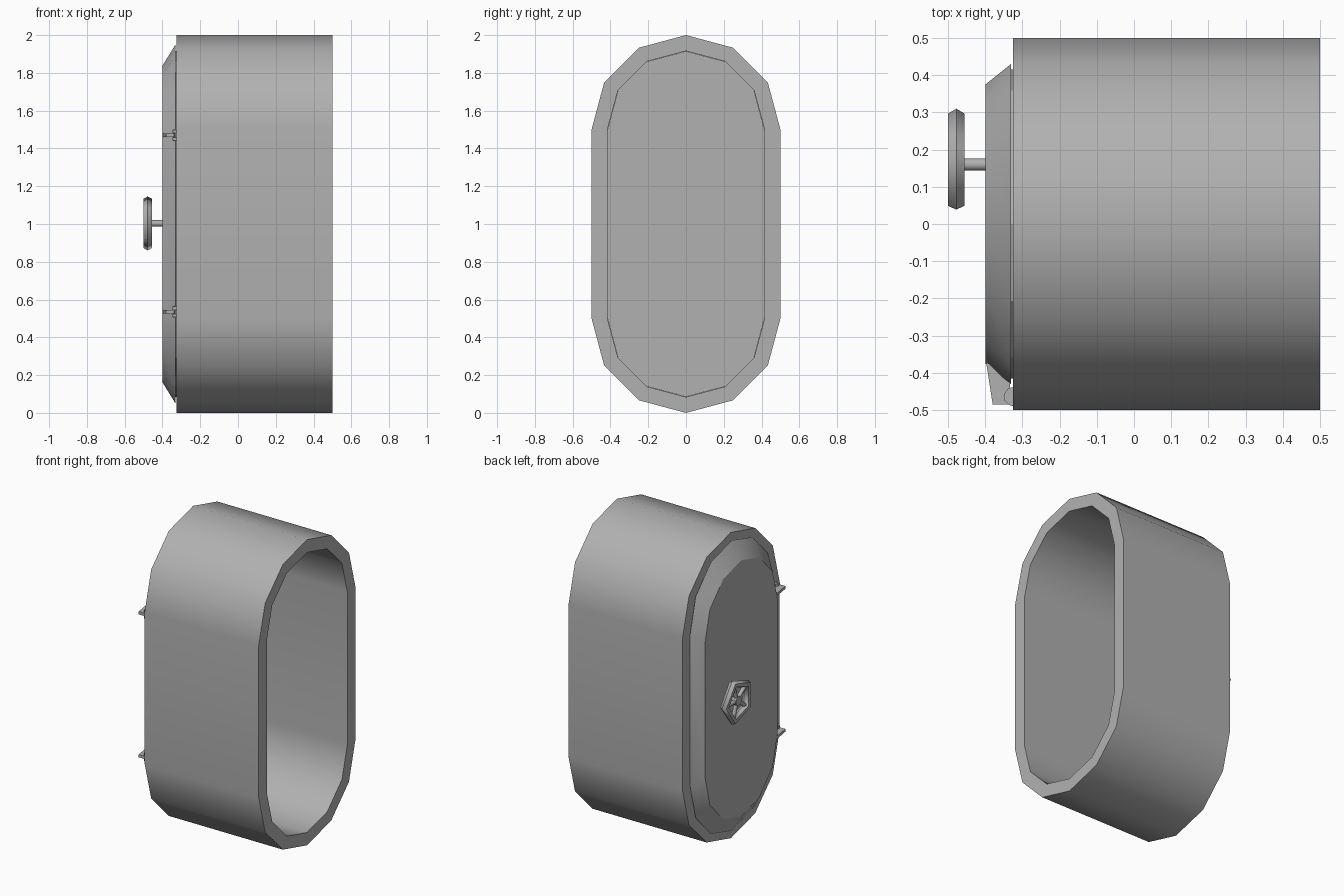
import bpy, bmesh, math
from mathutils import Matrix, Vector

if "Cube" in bpy.data.objects:
    bpy.data.objects.remove(bpy.data.objects["Cube"])

# dark grey metal
metal = bpy.data.materials.new("metal")
metal.diffuse_color = (0.44, 0.44, 0.44, 1)
metal.use_nodes = True
metal.node_tree.nodes["Principled BSDF"].inputs["Base Color"].default_value = metal.diffuse_color


def finish(name, bm, smooth=None):
    bmesh.ops.recalc_face_normals(bm, faces=bm.faces[:])
    me = bpy.data.meshes.new(name)
    bm.to_mesh(me)
    bm.free()
    me.materials.append(metal)
    ob = bpy.data.objects.new(name, me)
    bpy.context.collection.objects.link(ob)
    if smooth:
        bpy.ops.object.select_all(action='DESELECT')
        ob.select_set(True)
        bpy.context.view_layer.objects.active = ob
        bpy.ops.object.shade_smooth_by_angle(angle=math.radians(smooth))
    return ob


def stadium(bm, x, w, h, s):
    """14-sided capsule outline: half width w, half height h, straight half length s."""
    pts = []
    for sign in (1, -1):
        for i in range(7):
            a = math.radians(30 * i)
            pts.append((x, sign * w * math.cos(a), 1 + sign * (s + (h - s) * math.sin(a))))
    return [bm.verts.new(p) for p in pts]


def bridge(bm, a, b):
    n = len(a)
    for i in range(n):
        bm.faces.new((a[i], a[(i + 1) % n], b[(i + 1) % n], b[i]))


# hatch frame: thick capsule-shaped tube, flat sides kept flat by weighted normals
bm = bmesh.new()
rings = [stadium(bm, x, r, 0.5 + r, 0.5)
         for x, r in ((-0.325, 0.5), (0.5, 0.5), (0.5, 0.416), (-0.325, 0.416))]
for i in range(4):
    bridge(bm, rings[i], rings[(i + 1) % 4])
frame = finish("hatch_frame", bm, 35)
wn = frame.modifiers.new("flat_sides", 'WEIGHTED_NORMAL')
wn.keep_sharp = True

# door: tapered plate with a seal neck sitting in the opening
bm = bmesh.new()
rings = [stadium(bm, *p) for p in ((-0.40, 0.375, 0.838, 0.44),
                                   (-0.331, 0.43, 0.95, 0.5),
                                   (-0.331, 0.415, 0.915, 0.5),
                                   (-0.32, 0.415, 0.915, 0.5))]
for a, b in zip(rings, rings[1:]):
    bridge(bm, a, b)
bm.faces.new(rings[0])
bm.faces.new(rings[-1])
finish("door", bm, 28)


def slab(name, outline, z0, z1):
    """Horizontal plate from an xy outline."""
    bm = bmesh.new()
    lo = [bm.verts.new((x, y, z0)) for x, y in outline]
    hi = [bm.verts.new((x, y, z1)) for x, y in outline]
    bridge(bm, lo, hi)
    bm.faces.new(lo)
    bm.faces.new(hi)
    finish(name, bm)


def rod(bm, a, b, r, n=8):
    a, b = Vector(a), Vector(b)
    d = b - a
    m = Matrix.Translation((a + b) / 2) @ d.to_track_quat('Z', 'Y').to_matrix().to_4x4()
    bmesh.ops.create_cone(bm, cap_ends=True, segments=n, radius1=r, radius2=r,
                          depth=d.length, matrix=m)


# hinges: door arm between two frame lugs, with a pin
arm = [(-0.398, -0.37), (-0.38, -0.485), (-0.338, -0.485), (-0.332, -0.42)]
lug = [(-0.32, -0.437), (-0.338, -0.442), (-0.348, -0.455), (-0.348, -0.475),
       (-0.335, -0.487), (-0.32, -0.492)]
for label, z in (("upper", 1.47), ("lower", 0.535)):
    slab(label + "_hinge_arm", arm, z - 0.009, z + 0.009)
    for part, o in (("top", 0.019), ("bottom", -0.019)):
        slab(f"{label}_hinge_{part}_lug", lug, z + o - 0.008, z + o + 0.008)
    bm = bmesh.new()
    rod(bm, (-0.338, -0.465, z - 0.031), (-0.338, -0.465, z + 0.031), 0.006)
    finish(label + "_hinge_pin", bm, 50)

# handwheel: five-sided rim with hexagonal section, smooth around, creased lengthwise
C = Vector((-0.478, 0.16, 1.003))
bm = bmesh.new()
rings = []
for i in range(5):
    a = math.tau * i / 5
    ring = []
    for j in range(6):
        t = math.tau * j / 6
        r = 0.124 + 0.026 * math.cos(t)
        ring.append(bm.verts.new(C + Vector((0.026 * math.sin(t), r * math.cos(a), r * math.sin(a)))))
    rings.append(ring)
for i in range(5):
    bridge(bm, rings[i], rings[(i + 1) % 5])
for f in bm.faces:
    f.smooth = True
for i in range(5):
    for p, q in zip(rings[i], rings[(i + 1) % 5]):
        bm.edges.get((p, q)).smooth = False
finish("wheel_rim", bm)

# spokes to each corner
bm = bmesh.new()
for i in range(5):
    a = math.tau * i / 5
    rod(bm, C, C + 0.118 * Vector((0, math.cos(a), math.sin(a))), 0.013, 8)
finish("wheel_spokes", bm, 50)

# hub and shaft into the door
bm = bmesh.new()
rod(bm, C + Vector((-0.015, 0, 0)), C + Vector((0.015, 0, 0)), 0.03, 10)
finish("wheel_hub", bm, 50)
bm = bmesh.new()
rod(bm, C, (-0.39, C.y, C.z), 0.017, 10)
finish("wheel_shaft", bm, 50)
